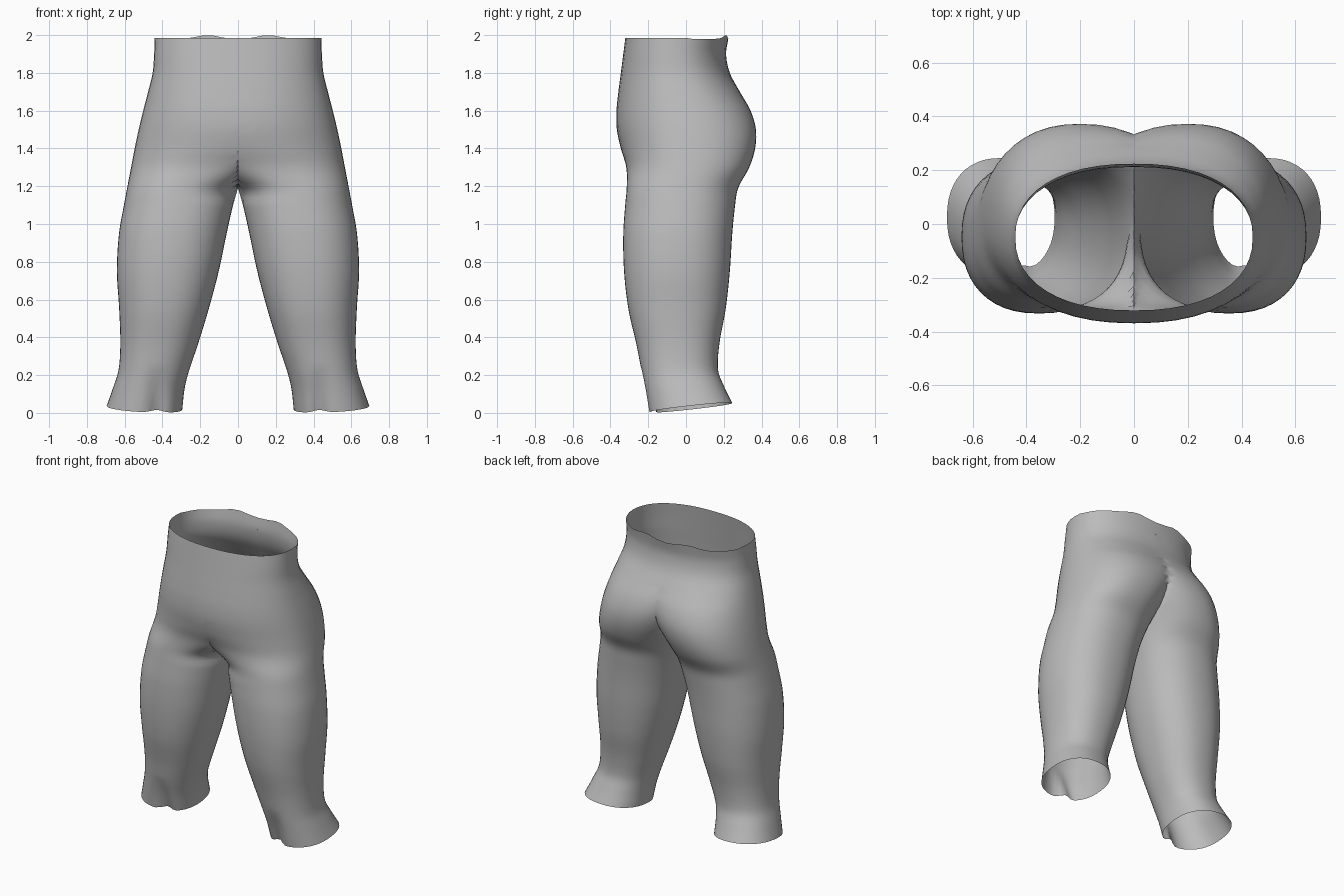
import bpy, bmesh, math

if "Cube" in bpy.data.objects:
    bpy.data.objects.remove(bpy.data.objects["Cube"])

# Key sections of one trouser half:
# height, outer x, inner x of front half, inner x of back half, front y, back y
KEYS = [
    (0.00, .695, .295, .295, -.195, .245),
    (0.12, .660, .283, .283, -.215, .200),
    (0.22, .633, .260, .260, -.235, .170),
    (0.36, .623, .213, .213, -.262, .176),
    (0.55, .629, .155, .155, -.305, .210),
    (0.75, .641, .102, .102, -.328, .232),
    (0.95, .630, .060, .060, -.332, .245),
    (1.10, .604, .026, .026, -.322, .260),
    (1.19, .587, .000, .000, -.314, .276),
    (1.30, .566, -.24, -.03, -.316, .335),
    (1.40, .547, -.45, -.09, -.345, .366),
    (1.50, .526, -.526, -.16, -.366, .370),
    (1.60, .502, -.502, -.24, -.368, .342),
    (1.70, .476, -.476, -.34, -.358, .285),
    (1.80, .452, -.452, -.43, -.345, .232),
    (1.90, .444, -.444, -.444, -.332, .212),
    (1.98, .441, -.441, -.441, -.321, .224),
]
HALF, ROWS, P = 24, 80, 0.88


def section(z):
    """Smoothly interpolate the key sections at height z."""
    i = max(k for k in range(len(KEYS) - 1) if KEYS[k][0] <= z + 1e-9)
    a, b = KEYS[i], KEYS[i + 1]
    p, q = KEYS[max(i - 1, 0)], KEYS[min(i + 2, len(KEYS) - 1)]
    h = b[0] - a[0]
    t = (z - a[0]) / h
    out = []
    for c in range(1, 6):
        ma = (b[c] - p[c]) / (b[0] - p[0]) * h
        mb = (q[c] - a[c]) / (q[0] - a[0]) * h
        out.append((2*t**3 - 3*t*t + 1) * a[c] + (t**3 - 2*t*t + t) * ma
                   + (3*t*t - 2*t**3) * b[c] + (t**3 - t*t) * mb)
    return out


def spow(v):
    return math.copysign(abs(v) ** P, v)


def half_ring(xo, xi, yc, ye):
    """Half oval from outer tip to inner tip, cut off at the middle plane."""
    xi = max(xi, -xo)
    cx, hw = (xo + xi) / 2, (xo - xi) / 2
    cut = math.pi if xi >= 0 else math.acos(max(-1, -(cx / hw) ** (1 / P)))
    pts = []
    for i in range(HALF + 1):
        th = math.pi * i / HALF
        if th > cut > th - math.pi / HALF:
            th = cut
        x = cx + hw * spow(math.cos(th))
        x = 0.0 if th >= cut - 1e-6 and xi < 0 else max(x, 0.0)
        pts.append((x, yc + (ye - yc) * spow(max(math.sin(th), 0))))
    return pts


def ring(z):
    xo, xf, xb, yf, yb = section(z)
    yc = (yf + yb) / 2
    back = half_ring(xo, xb, yc, yb)
    front = half_ring(xo, xf, yc, yf)
    pts = back + front[-2:0:-1]
    res = []
    for x, y in pts:
        zz = z
        if z < 0.25:      # slanted hem with a small fold at the front
            f = 1 - z / 0.25
            zz += f * (0.025 + 0.11 * y + 0.05 * (x - 0.49))
            if y < 0:
                g = math.exp(-((x - 0.43) / 0.04) ** 2)
                y += 0.035 * g * f
                zz += 0.015 * g * f
        if z > 1.9:       # uneven waist edge
            f = (z - 1.9) / 0.08
            bump = 0.02 * math.exp(-((x - 0.16) / 0.08) ** 2) if y > 0 else 0.006
            zz += f * bump
        res.append((x, y, max(zz, 0)))
    return res


rings = [ring(1.98 * r / ROWS) for r in range(ROWS + 1)]
n = len(rings[0])
bm = bmesh.new()
# Both halves, open at the waist, the hems and the middle plane
for side in (1, -1):
    grid = [[bm.verts.new((side * x, y, z)) for x, y, z in row] for row in rings]
    for r in range(ROWS):
        for j in range(n):
            k = (j + 1) % n
            quad = [grid[r][j], grid[r][k], grid[r + 1][k], grid[r + 1][j]]
            if all(abs(v.co.x) < 1e-6 for v in quad):
                continue
            bm.faces.new(quad if side > 0 else quad[::-1])
bmesh.ops.delete(bm, geom=[v for v in bm.verts if not v.link_faces], context='VERTS')
bmesh.ops.remove_doubles(bm, verts=bm.verts, dist=0.0004)

mesh = bpy.data.meshes.new("trousers")
bm.to_mesh(mesh)
bm.free()
trousers = bpy.data.objects.new("trousers", mesh)
bpy.context.collection.objects.link(trousers)

grey = bpy.data.materials.new("grey cloth")
grey.diffuse_color = (0.5, 0.5, 0.5, 1)
grey.use_nodes = True
grey.node_tree.nodes["Principled BSDF"].inputs["Base Color"].default_value = grey.diffuse_color
mesh.materials.append(grey)

bpy.context.view_layer.objects.active = trousers
trousers.select_set(True)
bpy.ops.object.shade_smooth_by_angle(angle=math.radians(50))
